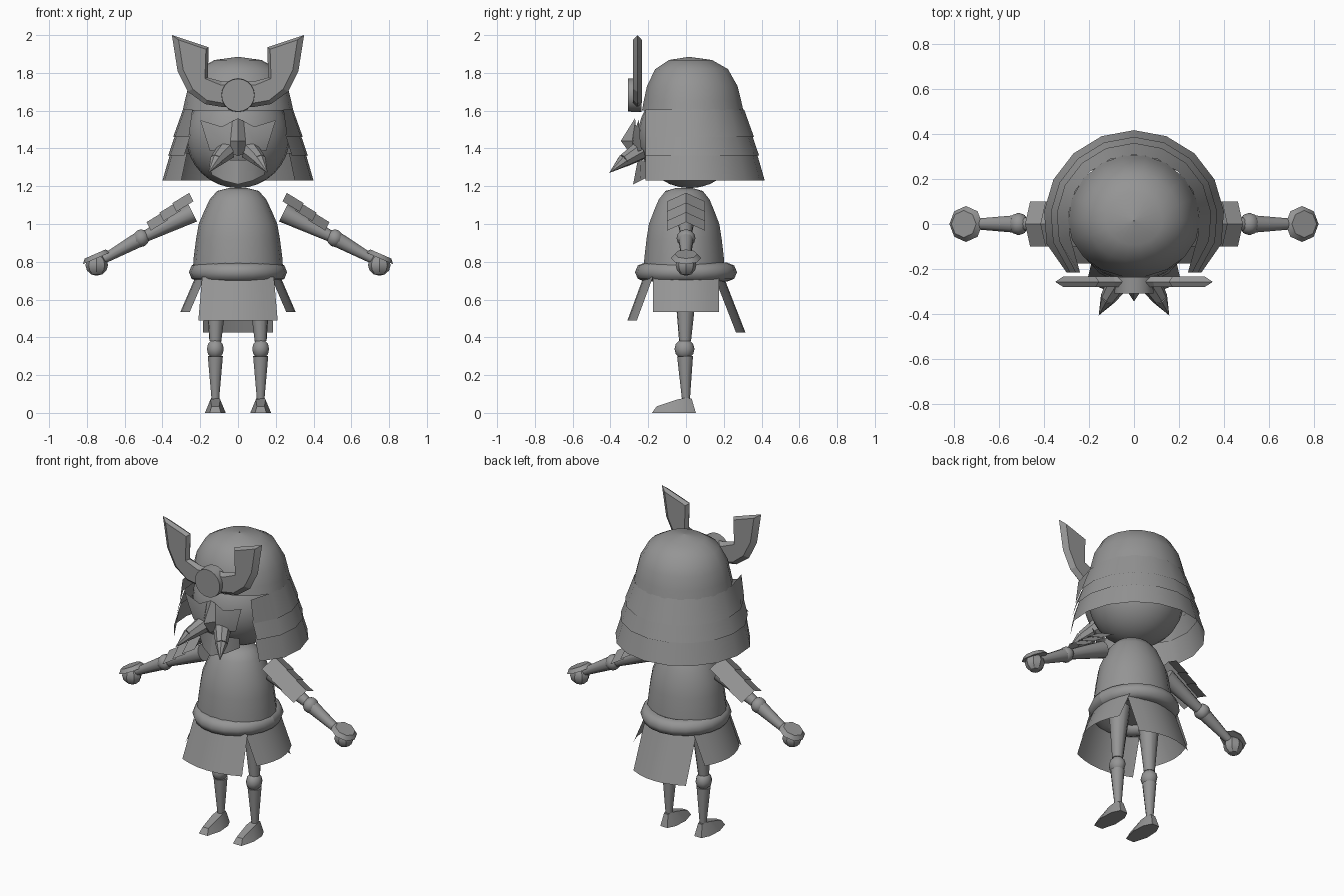
import bpy, bmesh, math
from mathutils import Vector, Matrix

if "Cube" in bpy.data.objects:
    bpy.data.objects.remove(bpy.data.objects["Cube"])

grey = bpy.data.materials.new("plain_grey")
grey.diffuse_color = (0.3, 0.3, 0.3, 1)
grey.use_nodes = True
grey.node_tree.nodes["Principled BSDF"].inputs["Base Color"].default_value = grey.diffuse_color


def finish(name, bm, angle=32, fix=True):
    if fix:
        bmesh.ops.recalc_face_normals(bm, faces=bm.faces[:])
    me = bpy.data.meshes.new(name)
    bm.to_mesh(me)
    bm.free()
    ob = bpy.data.objects.new(name, me)
    bpy.context.collection.objects.link(ob)
    me.materials.append(grey)
    bpy.ops.object.select_all(action='DESELECT')
    ob.select_set(True)
    bpy.context.view_layer.objects.active = ob
    bpy.ops.object.shade_smooth_by_angle(angle=math.radians(angle))
    return ob


def grid(name, rows, closed=False, cap=False, angle=32):
    """Skin a list of equal-length point rows."""
    bm = bmesh.new()
    vs = [[bm.verts.new(p) for p in r] for r in rows]
    n = len(rows[0])
    for a, b in zip(vs, vs[1:]):
        for i in range(n if closed else n - 1):
            j = (i + 1) % n
            bm.faces.new((a[i], a[j], b[j], b[i]))
    if cap:
        bm.faces.new(vs[0])
        bm.faces.new(vs[-1])
    return finish(name, bm, angle)


def ring(x, y, z, rx, ry, n):
    return [(x + rx * math.cos(t), y + ry * math.sin(t), z)
            for t in (2 * math.pi * i / n for i in range(n))]


def rod(name, p0, p1, r0, r1, n=10):
    p0, p1 = Vector(p0), Vector(p1)
    d = p1 - p0
    bm = bmesh.new()
    m = Matrix.Translation((p0 + p1) / 2) @ d.to_track_quat('Z', 'Y').to_matrix().to_4x4()
    bmesh.ops.create_cone(bm, cap_ends=True, segments=n, radius1=r0, radius2=r1,
                          depth=d.length, matrix=m)
    return finish(name, bm, 40)


def ball(name, c, r, u=12, v=8, angle=60):
    bm = bmesh.new()
    m = Matrix.Translation(c) @ Matrix.Diagonal((*r, 1))
    bmesh.ops.create_uvsphere(bm, u_segments=u, v_segments=v, radius=1, matrix=m)
    return finish(name, bm, angle)


# head
ball("head", (0, 0.02, 1.465), (0.275, 0.275, 0.275), 24, 16)

# helmet dome, shallower at the front
dome = [(0.002, 1.885), (0.125, 1.868), (0.21, 1.82), (0.262, 1.73), (0.282, 1.65), (0.293, 1.6)]
rows = []
for r, z in dome:
    rows.append([(x, 0.015 + (y if y > 0 else y * 0.86), z)
                 for x, y, z in ring(0, 0, z, r, r, 18)])
grid("helmet_dome", rows, closed=True, angle=45)


# neck guard tiers, open at the front
def arc(r, z, edge):
    pts = []
    for i in range(-6, 7):
        t = math.radians(21 * i)
        pts.append((r * math.sin(t), 0.015 + r * math.cos(t), z))
    pts[0], pts[-1] = (-edge, -0.215, z), (edge, -0.215, z)
    return pts


for k, (r0, z0, e0, r1, z1, e1) in enumerate([
        (0.293, 1.605, 0.24, 0.345, 1.46, 0.26),
        (0.333, 1.475, 0.25, 0.372, 1.362, 0.285),
        (0.36, 1.375, 0.27, 0.402, 1.23, 0.30)]):
    grid(f"neck_guard_{k + 1}", [arc(r0, z0, e0), arc(r1, z1, e1)], angle=35)

# crest horns with a knife-edged rim
half = [(0.0, 1.62), (0.085, 1.62), (0.175, 1.635), (0.265, 1.70), (0.32, 1.81), (0.35, 2.0),
        (0.155, 1.935), (0.16, 1.775), (0.085, 1.755), (0.0, 1.755)]
inner = [(0.0, 1.64), (0.08, 1.64), (0.165, 1.655), (0.24, 1.715), (0.29, 1.815), (0.315, 1.975),
         (0.17, 1.925), (0.175, 1.77), (0.09, 1.735), (0.0, 1.735)]
full = lambda h: h[:] + [(-x, z) for x, z in h[-2:0:-1]]
bm = bmesh.new()
loops = [[bm.verts.new((x, y, z)) for x, z in full(s)]
         for s, y in ((inner, -0.28), (half, -0.257), (inner, -0.234))]
n = len(loops[0])
for a, b in zip(loops, loops[1:]):
    for i in range(n):
        bm.faces.new((a[i], a[(i + 1) % n], b[(i + 1) % n], b[i]))
bm.faces.new(loops[0])
bm.faces.new(loops[2])
finish("crest_horns", bm, 15)
rod("crest_disc", (0, -0.235, 1.682), (0, -0.308, 1.682), 0.09, 0.087, 20)

# face mask: columns from centre to cheek, mirrored
cols = [[(0, -0.27, 1.56), (0, -0.345, 1.44), (0, -0.285, 1.36)],
        [(0.03, -0.268, 1.545), (0.04, -0.285, 1.44), (0.04, -0.275, 1.375)],
        [(0.085, -0.265, 1.515), (0.085, -0.28, 1.44), (0.09, -0.27, 1.38)],
        [(0.2, -0.25, 1.55), (0.175, -0.245, 1.47), (0.15, -0.235, 1.39)]]
mirror = [[(-x, y, z) for x, y, z in c] for c in cols[:0:-1]]
grid("face_mask", mirror + cols, angle=25)

# chin guard
grid("chin_guard", [
    [(-0.15, -0.20, 1.33), (-0.08, -0.245, 1.34), (0, -0.255, 1.34), (0.08, -0.245, 1.34), (0.15, -0.20, 1.33)],
    [(-0.14, -0.18, 1.26), (-0.08, -0.24, 1.23), (0, -0.28, 1.21), (0.08, -0.24, 1.23), (0.14, -0.18, 1.26)]])

# torso and belt
body = [(0.05, 1.19), (0.11, 1.175), (0.15, 1.13), (0.178, 1.07), (0.208, 1.0),
        (0.222, 0.92), (0.235, 0.82), (0.24, 0.74)]
grid("torso", [ring(0, -0.01, z, r, r * 0.91, 18) for r, z in body], True, True, 45)
rows = []
for i in range(20):
    t = 2 * math.pi * i / 20
    row = []
    for j in range(8):
        a = 2 * math.pi * j / 8
        r = 0.21 + 0.05 * math.cos(a)
        row.append((r * math.cos(t), 1.04 * r * math.sin(t), 0.745 + 0.05 * math.sin(a)))
    rows.append(row)
grid("belt", rows + rows[:1], closed=True, angle=60)


# curved skirt plates around the waist
def skirt(name, turn, top, bottom, w0, w1, d0, d1):
    rows = []
    for z, w, d in ((top, w0, d0), (bottom, w1, d1)):
        row = []
        for i in range(-3, 4):
            u = i / 3
            p = Matrix.Rotation(turn, 3, 'Z') @ Vector((w * u, -d + 0.05 * u * u, z))
            row.append(p)
        rows.append(row)
    grid(name, rows, angle=40)


skirt("skirt_front", 0, 0.72, 0.49, 0.19, 0.21, 0.225, 0.31)
skirt("skirt_back", math.pi, 0.72, 0.425, 0.18, 0.185, 0.20, 0.315)
skirt("skirt_right", math.pi / 2, 0.72, 0.535, 0.175, 0.175, 0.225, 0.305)
skirt("skirt_left", -math.pi / 2, 0.72, 0.535, 0.175, 0.175, 0.225, 0.305)

for s, side in ((-1, "left"), (1, "right")):
    # tusk
    rod(f"tusk_upper_{side}", (s * 0.065, -0.25, 1.385), (s * 0.115, -0.33, 1.335), 0.052, 0.036, 8)
    rod(f"tusk_tip_{side}", (s * 0.115, -0.33, 1.335), (s * 0.157, -0.407, 1.27), 0.036, 0.0, 8)

    # leg
    x = s * 0.12
    rod(f"thigh_{side}", (s * 0.11, 0, 0.72), (x, -0.005, 0.38), 0.065, 0.032)
    ball(f"knee_{side}", (x, -0.008, 0.338), (0.047, 0.053, 0.054), 10, 6)
    rod(f"shin_{side}", (x, -0.005, 0.30), (x, 0, 0.06), 0.042, 0.02)

    # foot: sole outline tapering to a sloped instep
    sole = [(0.025, 0.052), (0.05, 0.0), (0.055, -0.09), (0.03, -0.18)]
    top = [(0.014, 0.03, 0.075), (0.022, 0.0, 0.08), (0.026, -0.05, 0.07), (0.02, -0.155, 0.035)]
    lo = [(x + a, b, 0) for a, b in sole] + [(x - a, b, 0) for a, b in sole[::-1]]
    hi = [(x + a, b, c) for a, b, c in top] + [(x - a, b, c) for a, b, c in top[::-1]]
    grid(f"foot_{side}", [lo, hi], True, True, 25)

    # arm
    rod(f"upper_arm_{side}", (s * 0.24, 0, 1.06), (s * 0.49, 0, 0.935), 0.052, 0.03)
    ball(f"elbow_{side}", (s * 0.513, 0, 0.925), (0.045, 0.05, 0.047), 10, 6)
    rod(f"forearm_{side}", (s * 0.53, 0, 0.915), (s * 0.71, 0, 0.815), 0.04, 0.024)
    ball(f"hand_{side}", (s * 0.748, 0, 0.782), (0.06, 0.055, 0.056), 8, 6, 30)

    # hand guard
    c, nrm = Vector((s * 0.752, 0, 0.83)), Vector((s * 0.4, 0, 0.92))
    rod(f"hand_guard_{side}", c - nrm * 0.012, c + nrm * 0.012, 0.08, 0.06, 8)

    # overlapping roof-shaped shoulder plates
    for k in range(3):
        bx, bz = 0.258 + 0.068 * k, 1.165 - 0.05 * k
        rows = []
        for px, pz in ((bx, bz), (bx + 0.09, bz - 0.055)):
            rows.append([(s * (px - 0.022), -0.1, pz - 0.045), (s * px, 0, pz),
                         (s * (px - 0.022), 0.1, pz - 0.045)])
        grid(f"shoulder_plate_{side}_{k + 1}", rows, angle=15)
